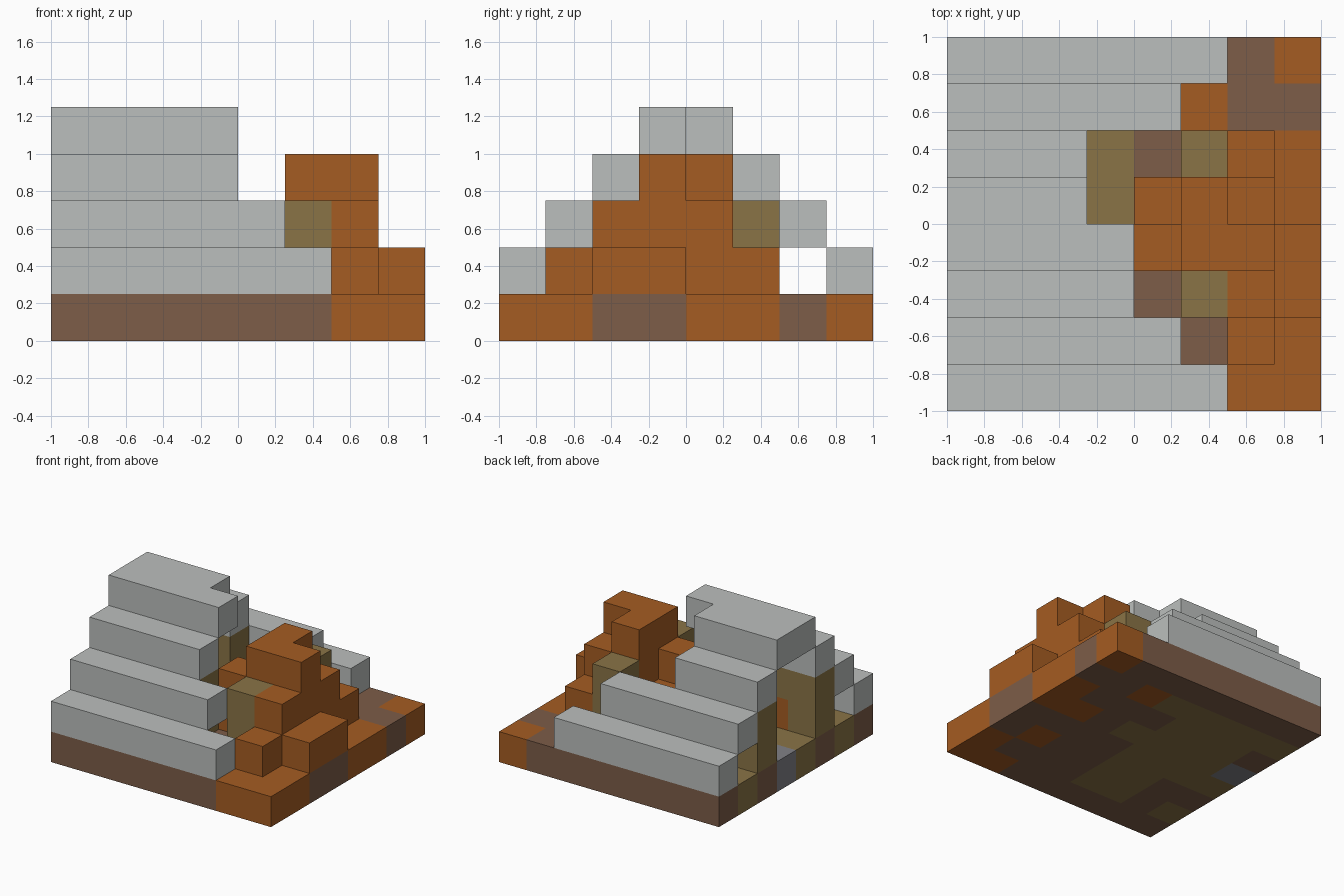
import bpy
import bmesh
from mathutils import Vector

old = bpy.data.objects.get("Cube")
if old:
    bpy.data.objects.remove(old, do_unlink=True)

CELL = 0.25
ORIGIN = Vector((-1, -1, 0))


def material(name, rgb):
    mat = bpy.data.materials.new(name)
    mat.use_nodes = True
    colour = (*rgb, 1)
    mat.diffuse_color = colour
    bsdf = next(n for n in mat.node_tree.nodes if n.type == "BSDF_PRINCIPLED")
    bsdf.inputs["Base Color"].default_value = colour
    return mat


MATS = {
    "b": material("brown_earth", (0.205, 0.109, 0.065)),
    "o": material("orange_rock", (0.376, 0.107, 0.016)),
    "m": material("olive_wood", (0.254, 0.174, 0.061)),
    "s": material("blue_grey_stone", (0.22, 0.22, 0.24)),
    "g": material("pale_grey_roof", (0.50, 0.52, 0.51)),
}
parts = {}      # part name -> {cell: colour key}
occupied = set()


def fill(part, colour, xs, ys, zs):
    """Fill a block of cells; each range is (first, last) inclusive."""
    for i in range(xs[0], xs[1] + 1):
        for j in range(ys[0], ys[1] + 1):
            for k in range(zs[0], zs[1] + 1):
                parts.setdefault(part, {})[(i, j, k)] = colour
                occupied.add((i, j, k))


# Ground slab, rows listed from back to front
GROUND = ["bbbbbbbo",
          "mmmmmobb",
          "bmmmbbbo",
          "smmmmboo",
          "mmmmbbbb",
          "bbmmbbob",
          "mbmmbbbo",
          "bbbbbboo"]
for j, row in enumerate(reversed(GROUND)):
    for i, key in enumerate(row):
        fill("ground", key, (i, i), (j, j), (0, 0))

# Stepped roof: last filled column of each row from front to back
for j, last in enumerate((5, 4, 3, 3, 2, 2, 4, 5)):
    level = 1 + min(j, 7 - j)
    fill("stepped_roof", "g", (0, last), (j, j), (level, level))

# Side walls and the free standing corner posts
fill("front_wall", "m", (0, 3), (2, 2), (1, 2))
fill("front_wall", "o", (1, 1), (2, 2), (1, 1))
fill("back_wall", "m", (0, 2), (5, 5), (1, 2))
fill("front_post", "m", (5, 5), (2, 2), (1, 2))
fill("back_post", "m", (5, 5), (5, 5), (1, 2))

# Rock mound
fill("rock_mound", "o", (5, 5), (3, 4), (1, 3))
fill("rock_mound", "o", (6, 6), (3, 3), (1, 3))
fill("rock_mound", "o", (6, 6), (2, 2), (1, 2))
fill("rock_mound", "o", (6, 6), (4, 4), (1, 2))
fill("rock_mound", "o", (4, 4), (3, 3), (1, 2))
fill("rock_mound", "o", (4, 4), (4, 4), (1, 1))
fill("rock_mound", "o", (6, 6), (1, 1), (1, 1))
fill("rock_mound", "o", (6, 6), (5, 5), (1, 1))
fill("rock_mound", "o", (7, 7), (2, 3), (1, 1))


def build(name, cells):
    """Make the exposed faces of a part's cells."""
    keys = sorted(set(cells.values()))
    bm = bmesh.new()
    for cell, key in cells.items():
        centre = Vector(cell) + Vector((0.5, 0.5, 0.5))
        for axis in range(3):
            for sign in (-1, 1):
                n = Vector((0, 0, 0))
                n[axis] = sign
                if tuple(int(c + d) for c, d in zip(cell, n)) in occupied:
                    continue
                u = Vector((0, 0, 0))
                u[(axis + 1) % 3] = 0.5
                v = n.cross(u)
                corners = (-u - v, u - v, u + v, v - u)
                face = bm.faces.new([bm.verts.new(ORIGIN + CELL * (centre + n / 2 + c))
                                     for c in corners])
                face.material_index = keys.index(key)
    bmesh.ops.remove_doubles(bm, verts=bm.verts, dist=0.001)
    mesh = bpy.data.meshes.new(name)
    for key in keys:
        mesh.materials.append(MATS[key])
    bm.to_mesh(mesh)
    bm.free()
    bpy.context.collection.objects.link(bpy.data.objects.new(name, mesh))


for part, part_cells in parts.items():
    build(part, part_cells)
